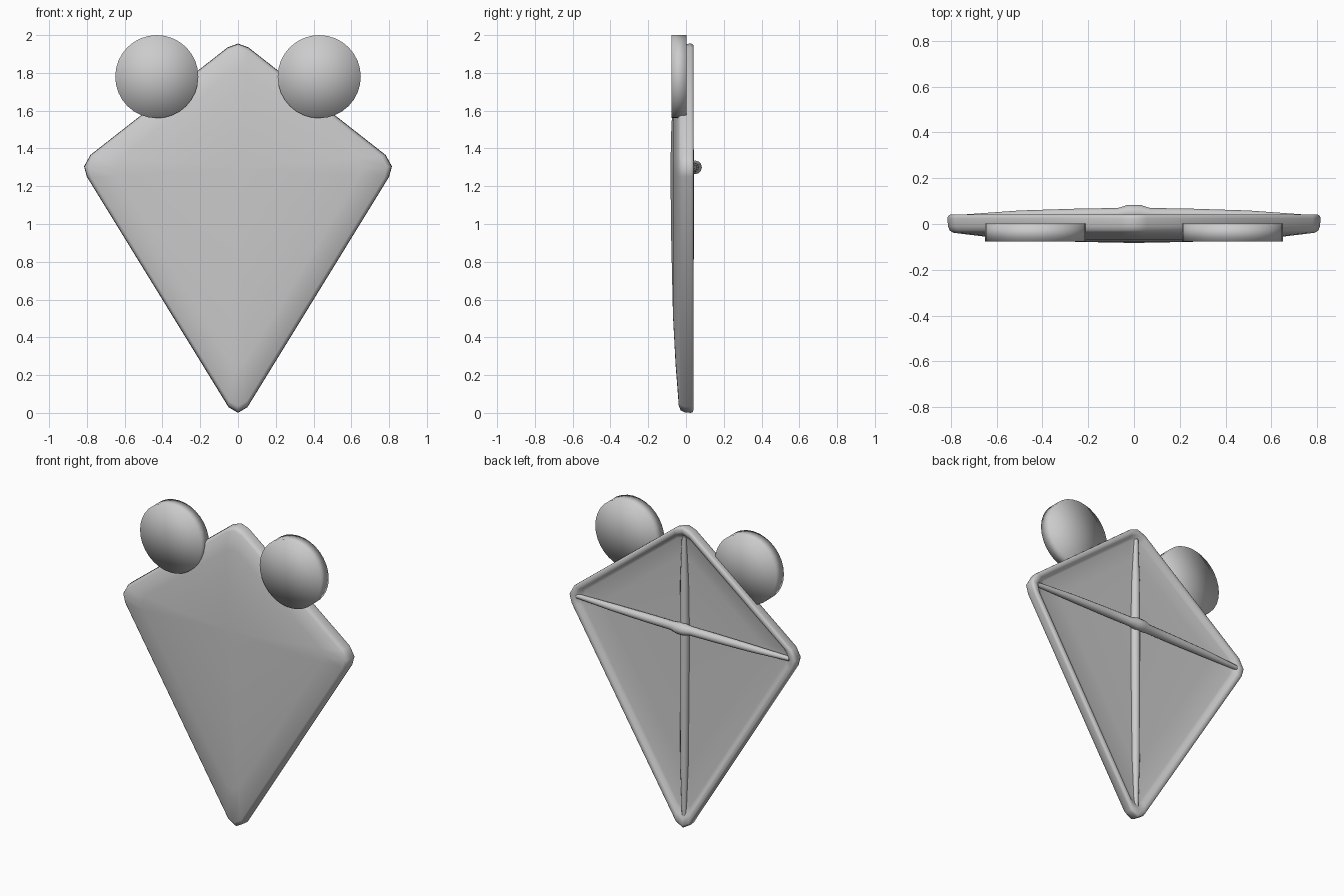
import bpy, bmesh, math
from mathutils import Vector, Matrix

old = bpy.data.objects.get("Cube")
if old:
    bpy.data.objects.remove(old, do_unlink=True)

grey = bpy.data.materials.new("plain_grey")
grey.use_nodes = True
grey.diffuse_color = (0.6, 0.6, 0.6, 1)
grey.node_tree.nodes["Principled BSDF"].inputs["Base Color"].default_value = (0.6, 0.6, 0.6, 1)


def finish(bm, name, angle):
    bmesh.ops.recalc_face_normals(bm, faces=bm.faces)
    mesh = bpy.data.meshes.new(name)
    bm.to_mesh(mesh)
    bm.free()
    mesh.materials.append(grey)
    obj = bpy.data.objects.new(name, mesh)
    bpy.context.collection.objects.link(obj)
    bpy.ops.object.select_all(action='DESELECT')
    obj.select_set(True)
    bpy.context.view_layer.objects.active = obj
    bpy.ops.object.shade_smooth_by_angle(angle=math.radians(angle))


def loft(name, rings, angle=50):
    """Skin a list of equal rings and cap both ends."""
    bm = bmesh.new()
    loops = [[bm.verts.new(p) for p in ring] for ring in rings]
    for a, b in zip(loops, loops[1:]):
        for i in range(len(a)):
            j = (i + 1) % len(a)
            bm.faces.new((a[i], a[j], b[j], b[i]))
    bm.faces.new(loops[0])
    bm.faces.new(loops[-1])
    finish(bm, name, angle)


def rod(name, axis, stations, sides=12):
    """Tapered round rod along x or z; stations are (position, y, radius)."""
    rings = []
    for t, y, r in stations:
        ring = []
        for k in range(sides):
            a = math.tau * k / sides
            u, v = r * math.cos(a), r * math.sin(a)
            ring.append((t, y + v, 1.3 + u) if axis == "x" else (u, y + v, t))
        rings.append(ring)
    loft(name, rings)


# Kite body: rounded diamond outline, inset evenly about its inscribed centre
half = [(0.05, 0.03), (0.80, 1.25), (0.815, 1.305), (0.782, 1.365), (0.055, 1.935)]
outline = [(0, 0)] + half + [(0, 1.955)] + [(-x, z) for x, z in reversed(half)]
centre = 1.166
# (scale, y) from the shallow hollow back, over the rim, to the domed front
profile = [(0.05, 0.003), (0.4, 0.006), (0.7, 0.011), (0.9, 0.017), (0.925, 0.022),
           (0.945, 0.036), (0.96, 0.041), (0.985, 0.041), (0.997, 0.035), (1, 0.025),
           (0.997, -0.01), (0.988, -0.028), (0.97, -0.038), (0.8, -0.055),
           (0.6, -0.069), (0.3, -0.078), (0.05, -0.082)]


def ring_at(scale, y):
    # inner rings drift up toward the level of the cross strut
    lift = 0.14 * max(0, 0.94 - scale)
    return [(x * scale, y, centre + lift + (z - centre) * scale) for x, z in outline]


loft("kite_body", [ring_at(s, y) for s, y in profile], 60)

# Back struts
rod("upright_strut", "z", [(0.07, 0.018, 0.014), (0.4, 0.015, 0.025),
                           (1.2, 0.012, 0.03), (1.6, 0.014, 0.026), (1.89, 0.018, 0.014)])
side = [(0.765, 0.026, 0.014), (0.5, 0.036, 0.023), (0.25, 0.04, 0.027),
        (0.07, 0.042, 0.028), (0.025, 0.048, 0.036)]
rod("cross_strut", "x", [(-t, y, r) for t, y, r in side]
    + [(t, y, r) for t, y, r in reversed(side)])

# Round discs at the upper edges, softly shaded across the rim
for name, sx in (("left_disc", 1), ("right_disc", -1)):
    bm = bmesh.new()
    bmesh.ops.create_cone(bm, cap_ends=True, cap_tris=True, segments=32,
                          radius1=0.22, radius2=0.22, depth=0.08,
                          matrix=Matrix.Translation(Vector((sx * 0.43, -0.037, 1.78)))
                          @ Matrix.Rotation(math.pi / 2, 4, 'X'))
    finish(bm, name, 180)
